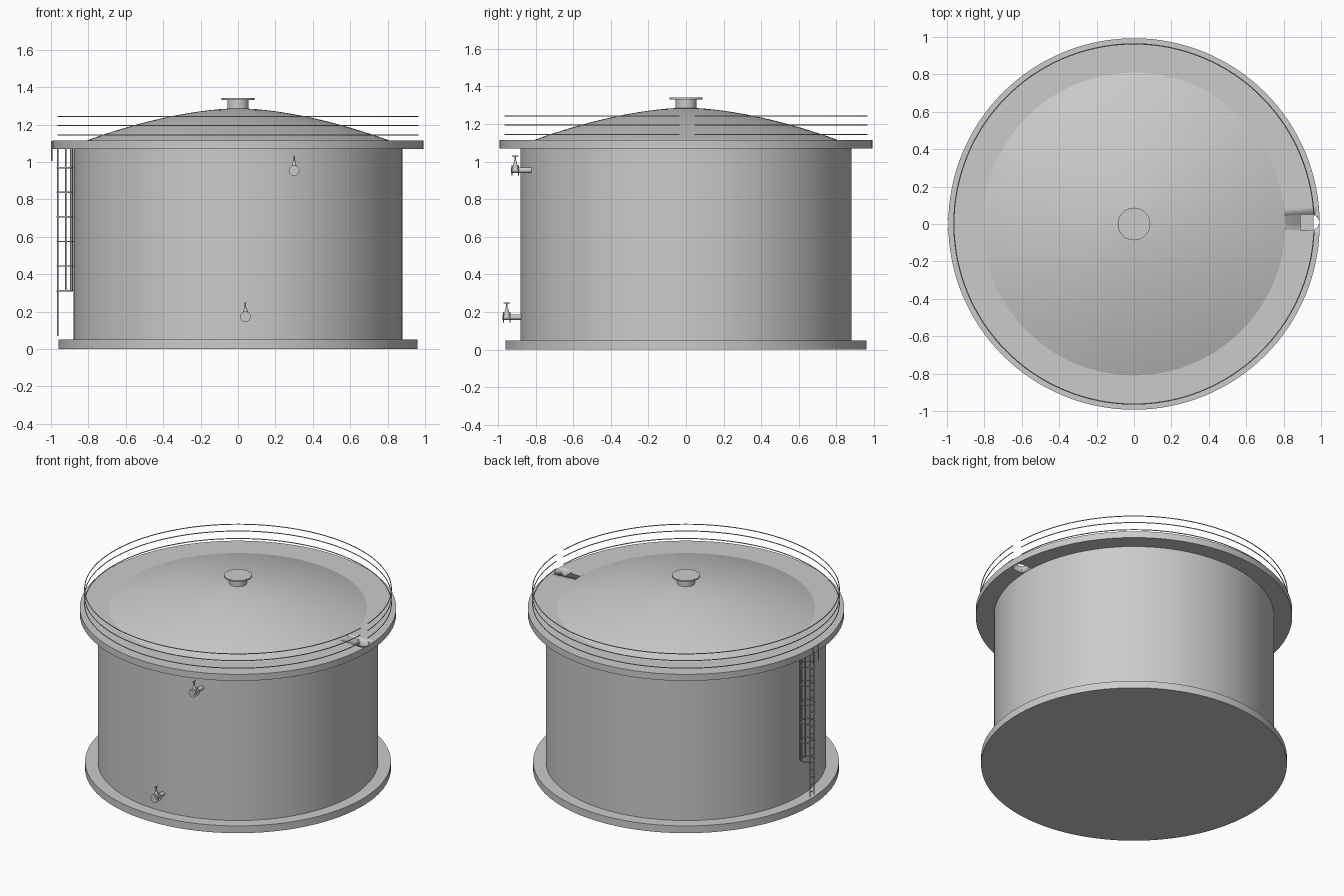
import bpy, bmesh, math
from mathutils import Vector

if "Cube" in bpy.data.objects:
    bpy.data.objects.remove(bpy.data.objects["Cube"])


def finish(name, bm, angle=30):
    bmesh.ops.recalc_face_normals(bm, faces=bm.faces[:])
    me = bpy.data.meshes.new(name)
    bm.to_mesh(me)
    bm.free()
    ob = bpy.data.objects.new(name, me)
    bpy.context.collection.objects.link(ob)
    bpy.ops.object.select_all(action='DESELECT')
    ob.select_set(True)
    bpy.context.view_layer.objects.active = ob
    bpy.ops.object.shade_smooth_by_angle(angle=math.radians(angle))
    return ob


def lathe(name, profile, seg=128):
    """Closed solid of revolution; profile runs axis to axis."""
    bm = bmesh.new()
    vs = [bm.verts.new((r, 0, z)) for r, z in profile]
    es = [bm.edges.new(p) for p in zip(vs, vs[1:])]
    bmesh.ops.spin(bm, geom=vs + es, axis=(0, 0, 1), cent=(0, 0, 0),
                   angle=2 * math.pi, steps=seg)
    bmesh.ops.remove_doubles(bm, verts=bm.verts[:], dist=1e-5)
    return finish(name, bm)


def rod(bm, a, b, r1, r2=None, seg=12):
    """Capped cylinder or cone between two points."""
    a, b = Vector(a), Vector(b)
    d = b - a
    mat = d.to_track_quat('Z', 'Y').to_matrix().to_4x4()
    mat.translation = (a + b) / 2
    bmesh.ops.create_cone(bm, cap_ends=True, segments=seg, radius1=r1,
                          radius2=r1 if r2 is None else r2,
                          depth=d.length, matrix=mat)


def arc_tube(bm, cx, cy, z, radius, a0, a1, r, n, seg=6):
    """Thin round bar bent along a horizontal arc."""
    rings = []
    for i in range(n + 1):
        t = a0 + (a1 - a0) * i / n
        ring = []
        for k in range(seg):
            p = 2 * math.pi * k / seg
            R = radius + r * math.cos(p)
            ring.append(bm.verts.new((cx + R * math.cos(t), cy + R * math.sin(t),
                                      z + r * math.sin(p))))
        rings.append(ring)
    for A, B in zip(rings, rings[1:]):
        for k in range(seg):
            bm.faces.new((A[k], A[(k + 1) % seg], B[(k + 1) % seg], B[k]))
    bm.faces.new(rings[0])
    bm.faces.new(rings[-1])


# Base, shell and walkway
lathe("base_slab", [(0, 0), (0.96, 0), (0.96, 0.05), (0, 0.05)])
lathe("tank_shell", [(0, 0.04), (0.88, 0.04), (0.88, 1.08), (0, 1.08)])
walkway = lathe("walkway_ring", [(0, 1.07), (0.993, 1.07), (0.993, 1.115), (0, 1.115)])

# Round-ended access opening through the walkway
bm = bmesh.new()
w, cy = 0.042, 0.009
pts = [(0.89, cy - w)] + [(0.947 + w * math.cos(a), cy + w * math.sin(a))
       for a in [math.radians(-90 + 180 * i / 16) for i in range(17)]] + [(0.89, cy + w)]
face = bm.faces.new([bm.verts.new((x, y, 1.0)) for x, y in pts])
ext = bmesh.ops.extrude_face_region(bm, geom=[face])
bmesh.ops.translate(bm, vec=(0, 0, 0.2),
                    verts=[v for v in ext["geom"] if isinstance(v, bmesh.types.BMVert)])
cutter = finish("opening_cutter", bm)
mod = walkway.modifiers.new("opening", 'BOOLEAN')
mod.operation = 'DIFFERENCE'
mod.solver = 'EXACT'
mod.object = cutter
bpy.context.view_layer.objects.active = walkway
bpy.ops.object.modifier_apply(modifier=mod.name)
bpy.data.objects.remove(cutter)

# Domed roof and vent
dome = [(0, 1.10), (0.815, 1.10)]
dome += [(0.815 * (1 - i / 16), 1.287 - 0.174 * (1 - i / 16) ** 1.7) for i in range(17)]
lathe("domed_roof", dome)
lathe("roof_vent", [(0, 1.27), (0.056, 1.27), (0.056, 1.332), (0.087, 1.332),
                    (0.087, 1.341), (0, 1.341)], 48)

# Guard rails with a gap at the opening
bm = bmesh.new()
for z in (1.144, 1.196, 1.243):
    arc_tube(bm, 0, 0, z, 0.963, 0.048, 2 * math.pi - 0.036, 0.003, 128)
finish("guard_rails", bm, 60)

# Ladder
bm = bmesh.new()
for y in (-0.022, 0.022):
    rod(bm, (-0.965, y, 0.07), (-0.965, y, 1.075), 0.004, seg=8)
for i in range(20):
    z = 0.10 + i * 0.05
    rod(bm, (-0.965, -0.022, z), (-0.965, 0.022, z), 0.003, seg=8)
finish("ladder", bm)

# Ladder cage hoops and uprights
bm = bmesh.new()
for i in range(6):
    arc_tube(bm, -0.929, 0, 0.312 + i * 0.1315, 0.045, -2.6, 2.6, 0.004, 28)
for deg in (0, 40, 80, -40, -80):
    a = math.radians(deg)
    x, y = -0.929 + 0.045 * math.cos(a), 0.045 * math.sin(a)
    rod(bm, (x, y, 0.31), (x, y, 1.075), 0.003, seg=8)
finish("ladder_cage", bm, 60)

# Short hand grips at the rim beside the ladder
bm = bmesh.new()
for y in (-0.027, 0.027):
    rod(bm, (-0.996, y, 1.005), (-0.996, y, 1.113), 0.003, seg=8)
finish("rim_grips", bm)


# Valves on the front of the shell
def valve(name, x, y_out, y_in, y_stem, z):
    bm = bmesh.new()
    rod(bm, (x, y_out, z), (x, y_in, z), 0.015, seg=24)
    for y in (y_stem - 0.017, y_stem + 0.017):
        rod(bm, (x, y - 0.003, z), (x, y + 0.003, z), 0.028, seg=24)
    rod(bm, (x, y_stem, z), (x, y_stem, z + 0.05), 0.019, 0.006, seg=24)
    rod(bm, (x, y_stem, z + 0.045), (x, y_stem, z + 0.077), 0.004)
    rod(bm, (x, y_stem - 0.018, z + 0.076), (x, y_stem + 0.018, z + 0.076), 0.003)
    finish(name, bm)


valve("upper_valve", 0.30, -0.93, -0.82, -0.908, 0.955)
valve("lower_valve", 0.04, -0.975, -0.87, -0.953, 0.173)
